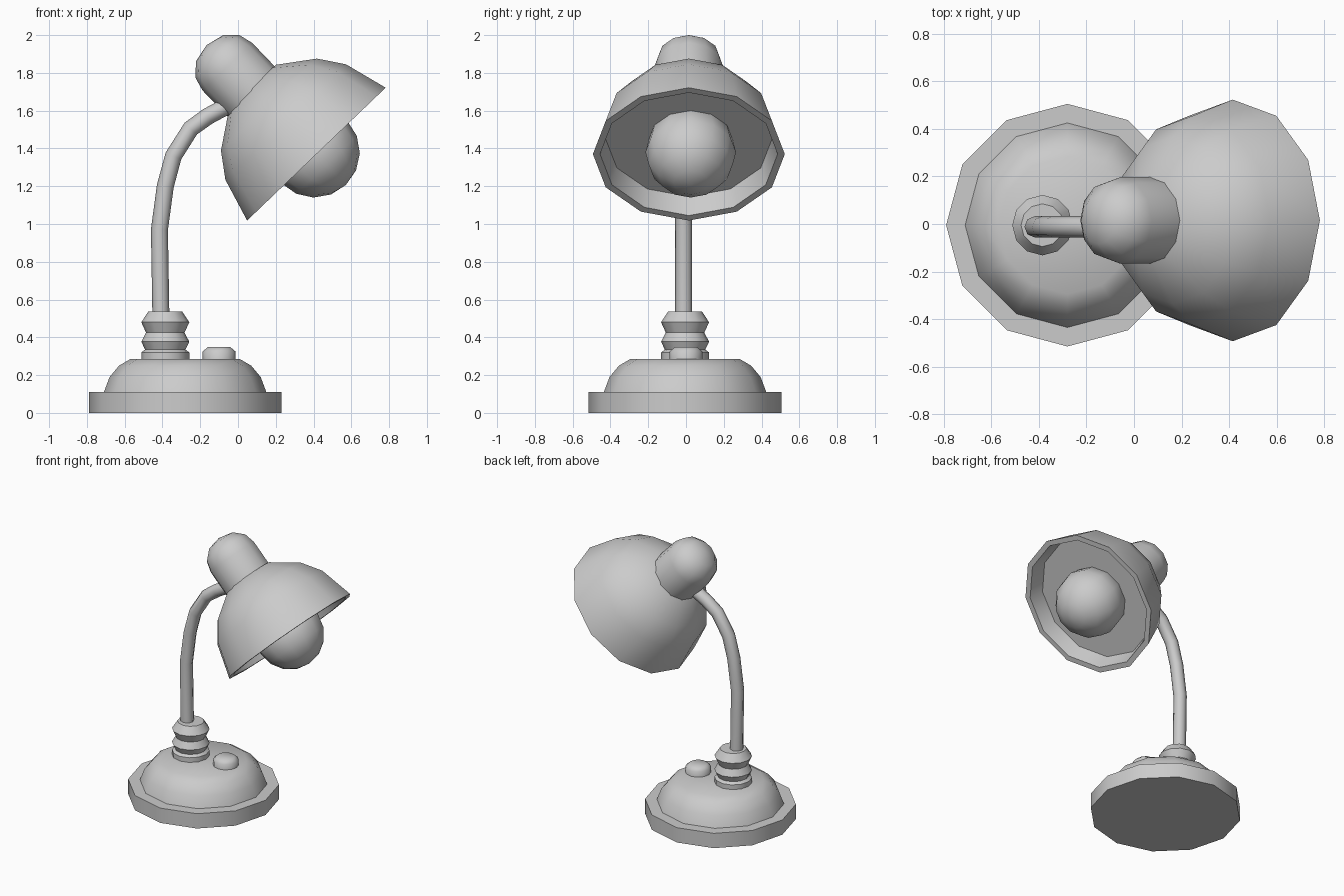
import bpy, bmesh
from math import pi, radians

cube = bpy.data.objects.get("Cube")
if cube:
    bpy.data.objects.remove(cube, do_unlink=True)

# One plain grey for the whole lamp
grey = bpy.data.materials.new("light_grey")
grey.use_nodes = True
grey.diffuse_color = (0.6, 0.6, 0.6, 1)
grey.node_tree.nodes["Principled BSDF"].inputs["Base Color"].default_value = (0.6, 0.6, 0.6, 1)


def finish(obj, angle):
    """Apply the material and smooth shading."""
    obj.data.materials.clear()
    obj.data.materials.append(grey)
    bpy.ops.object.select_all(action='DESELECT')
    obj.select_set(True)
    bpy.context.view_layer.objects.active = obj
    bpy.ops.object.shade_smooth_by_angle(angle=radians(angle))


def lathe(name, profile, location, tilt=0, angle=40, sides=12):
    """Turn a (radius, height) profile around its own z axis."""
    bm = bmesh.new()
    verts = [bm.verts.new((r, 0, z)) for r, z in profile]
    edges = [bm.edges.new(pair) for pair in zip(verts, verts[1:])]
    bmesh.ops.spin(bm, geom=verts + edges, cent=(0, 0, 0), axis=(0, 0, 1),
                   angle=2 * pi, steps=sides)
    bmesh.ops.remove_doubles(bm, verts=bm.verts, dist=0.0005)
    bmesh.ops.recalc_face_normals(bm, faces=bm.faces)
    mesh = bpy.data.meshes.new(name)
    bm.to_mesh(mesh)
    bm.free()
    obj = bpy.data.objects.new(name, mesh)
    bpy.context.collection.objects.link(obj)
    obj.location = location
    obj.rotation_euler = (0, tilt, 0)
    finish(obj, angle)
    return obj


# Foot: flat plate, dome and switch
FOOT = (-0.28, -0.005, 0)
lathe("base_plate", [(0, 0), (0.51, 0), (0.51, 0.11), (0, 0.11)], FOOT)
lathe("base_dome", [(0, 0.1), (0.43, 0.11), (0.4, 0.19), (0.35, 0.25),
                    (0.29, 0.285), (0, 0.285)], FOOT)
lathe("switch_button", [(0, 0.27), (0.087, 0.27), (0.087, 0.325),
                        (0.06, 0.348), (0, 0.348)], (-0.1, 0, 0), angle=60)

# Ribbed collar that holds the stem
lathe("stem_collar", [(0, 0.27), (0.127, 0.27), (0.127, 0.32), (0.107, 0.335),
                      (0.127, 0.377), (0.102, 0.425), (0.127, 0.48),
                      (0.09, 0.536), (0, 0.536)], (-0.385, -0.005, 0))

# Bent stem
path = [(-0.408, 0.5), (-0.416, 0.97), (-0.385, 1.2), (-0.342, 1.36),
        (-0.25, 1.505), (-0.16, 1.57), (-0.02, 1.645)]
curve = bpy.data.curves.new("stem", 'CURVE')
curve.dimensions = '3D'
curve.bevel_depth = 0.045
curve.bevel_resolution = 2
spline = curve.splines.new('POLY')
spline.points.add(len(path) - 1)
for point, (x, z) in zip(spline.points, path):
    point.co = (x, -0.012, z, 1)
stem = bpy.data.objects.new("stem", curve)
bpy.context.collection.objects.link(stem)
bpy.context.view_layer.objects.active = stem
stem.select_set(True)
bpy.ops.object.convert(target='MESH')
finish(bpy.context.view_layer.objects.active, 50)

# Tilted head: shade with a recessed inner plate, rear cap and bulb
HEAD = (0.415, 0.015, 1.37)
TILT = radians(-43.8)
lathe("shade", [(0, 0.11), (0.44, 0.11), (0.47, 0), (0.508, 0), (0.442, 0.235),
                (0.352, 0.363), (0.172, 0.49), (0, 0.49)], HEAD, TILT)
lathe("shade_cap", [(0, 0.45), (0.182, 0.45), (0.182, 0.66), (0.162, 0.735),
                    (0.1, 0.795), (0, 0.818)], (0.4, 0.015, 1.357), TILT, angle=50)

bpy.ops.mesh.primitive_uv_sphere_add(segments=12, ring_count=8, radius=0.24,
                                     location=(0.405, 0.025, 1.38),
                                     rotation=(0, TILT, 0))
bulb = bpy.context.active_object
bulb.name = "bulb"
finish(bulb, 50)
